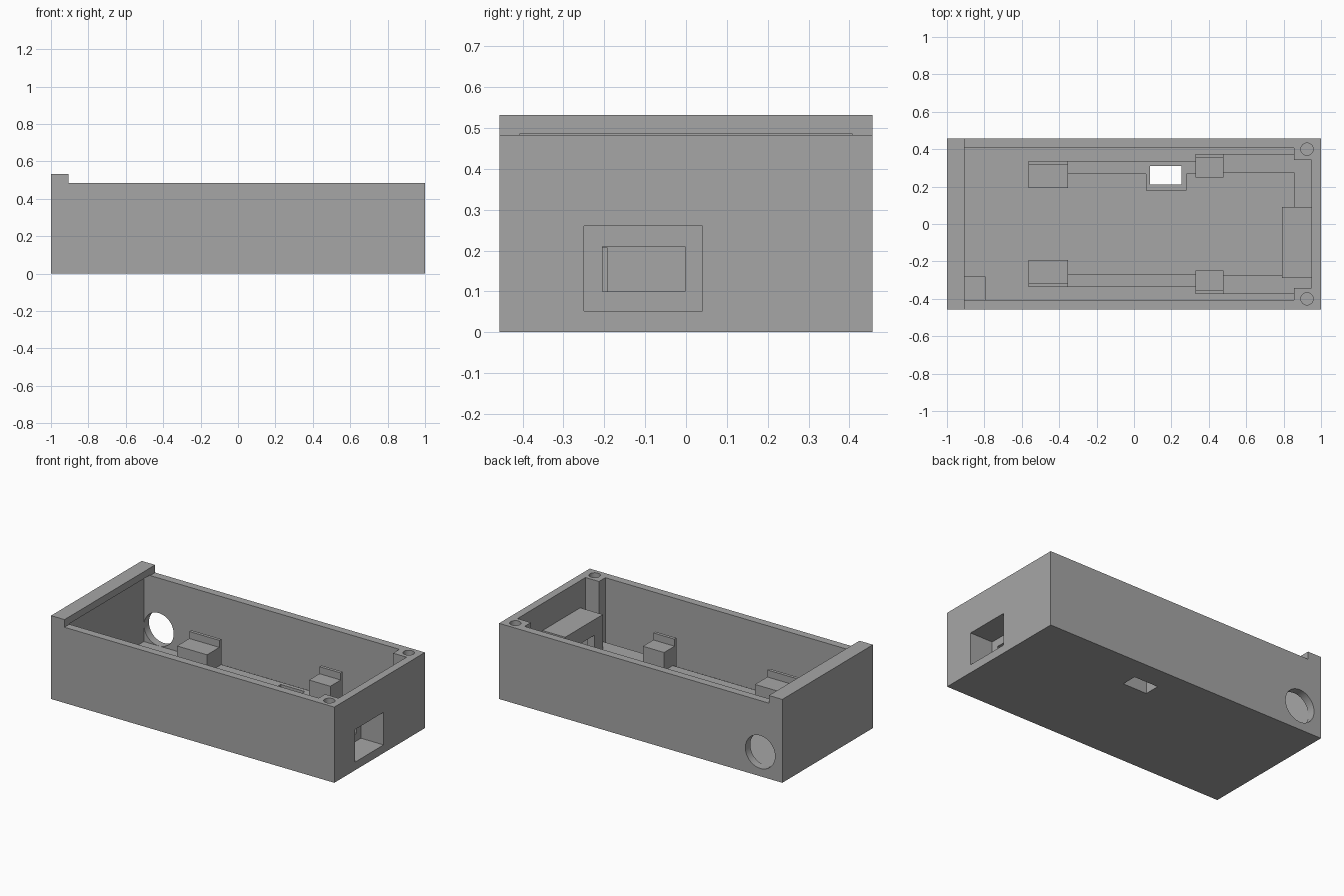
import bpy, bmesh
from mathutils import Matrix

cube = bpy.data.objects.get("Cube")
if cube:
    bpy.data.objects.remove(cube, do_unlink=True)

GREY = (0.38, 0.38, 0.38, 1)
mat = bpy.data.materials.new("matte grey")
mat.use_nodes = True
mat.diffuse_color = GREY
mat.node_tree.nodes["Principled BSDF"].inputs["Base Color"].default_value = GREY


def add_object(name, bm):
    bmesh.ops.recalc_face_normals(bm, faces=bm.faces)
    mesh = bpy.data.meshes.new(name)
    bm.to_mesh(mesh)
    bm.free()
    mesh.materials.append(mat)
    obj = bpy.data.objects.new(name, mesh)
    bpy.context.collection.objects.link(obj)
    return obj


def box(name, xs, ys, zs):
    bm = bmesh.new()
    bmesh.ops.create_cube(bm, size=1)
    for v in bm.verts:
        v.co = [r[0] if c < 0 else r[1] for c, r in zip(v.co, (xs, ys, zs))]
    return add_object(name, bm)


def cylinder(name, centre, radius, depth, axis="Z"):
    bm = bmesh.new()
    turn = Matrix.Rotation(1.5707963, 4, "X") if axis == "Y" else Matrix()
    bmesh.ops.create_cone(bm, cap_ends=True, segments=48, radius1=radius, radius2=radius,
                          depth=depth, matrix=Matrix.Translation(centre) @ turn)
    return add_object(name, bm)


def cut(target, *cutters):
    bpy.context.view_layer.objects.active = target
    for cutter in cutters:
        mod = target.modifiers.new("cut", "BOOLEAN")
        mod.operation, mod.solver, mod.object = "DIFFERENCE", "EXACT", cutter
        bpy.ops.object.modifier_apply(modifier=mod.name)


FLOOR, RAIL, RIM, LIP = 0.05, 0.09, 0.483, 0.532
WALL_X, WALL_Y, LIP_X = 0.95, 0.407, -0.905

# Outer body: stepped side profile extruded across the width
bm = bmesh.new()
profile = [(-1, 0), (1, 0), (1, RIM), (LIP_X, RIM), (LIP_X, LIP), (-1, LIP)]
face = bm.faces.new([bm.verts.new((x, -0.457, z)) for x, z in profile])
side = bmesh.ops.extrude_face_region(bm, geom=[face])["geom"]
bmesh.ops.translate(bm, vec=(0, 0.914, 0), verts=[v for v in side if isinstance(v, bmesh.types.BMVert)])
case = add_object("case_shell", bm)

# Cutters
cavity = box("cavity_cutter", (-WALL_X, WALL_X), (-WALL_Y, WALL_Y), (FLOOR, 0.487))
opening = box("opening_cutter", (LIP_X, WALL_X), (-WALL_Y, WALL_Y), (0.3, 0.7))
cable_hole = cylinder("cable_hole_cutter", (-0.844, 0.43, 0.155), 0.105, 0.2, "Y")
floor_slot = box("floor_slot_cutter", (0.085, 0.255), (0.21, 0.31), (-0.1, 0.3))
pocket = box("socket_pocket_cutter", (0.84, 1.1), (-0.25, 0.04), (0.052, 0.26))
window = box("socket_window_cutter", (0.7, 0.9), (-0.205, -0.003), (0.1, 0.21))
screws = [cylinder("screw_hole_cutter", (0.925, s * 0.4, 0.4), 0.033, 0.4) for s in (-1, 1)]
cut(case, cavity, opening, cable_hole, floor_slot, pocket, *screws)

# Socket housing inside the end wall
housing = box("socket_housing", (0.79, WALL_X), (-0.29, 0.09), (FLOOR, 0.31))
cut(housing, pocket, window)

# Mirrored parts on both long sides
for s, label, screw in ((-1, "front", screws[0]), (1, "back", screws[1])):
    def side_box(name, xs, inner, outer, top):
        return box(f"{label}_{name}", xs, sorted((s * inner, s * outer)), (FLOOR, top))

    post = side_box("screw_post", (0.855, WALL_X), 0.343, WALL_Y, RIM)
    cut(post, screw)
    # Board clamps: a block with a taller thin tab on its outer side
    for name, xs, inner, outer in (("left_clamp", (-0.565, -0.353), 0.192, 0.336),
                                   ("right_clamp", (0.328, 0.478), 0.248, 0.373)):
        side_box(name + "_block", xs, inner, outer - 0.02, 0.207)
        side_box(name + "_tab", xs, outer - 0.02, outer, 0.252)
    # Low board rails on the floor
    long_rail = side_box("long_rail", (-0.353, 0.328), 0.267, 0.336, RAIL)
    if s > 0:
        cut(long_rail, floor_slot)
    side_box("short_rail", (0.478, 0.855), 0.276, 0.373, RAIL)
    side_box("end_rail", (0.855, WALL_X), 0.09 if s > 0 else 0.29, 0.343, RAIL)

# Widened rail around the floor slot, and the corner block
slot_pad = box("slot_pad", (0.065, 0.28), (0.18, 0.267), (FLOOR, RAIL))
cut(slot_pad, floor_slot)
box("corner_block", (-WALL_X, -0.795), (-WALL_Y, -0.28), (FLOOR, 0.2))

for cutter in [cavity, opening, cable_hole, floor_slot, pocket, window, *screws]:
    bpy.data.objects.remove(cutter, do_unlink=True)

# Smooth round bores, crisp edges elsewhere
bpy.ops.object.select_all(action="DESELECT")
for obj in bpy.context.collection.objects:
    if obj.type == "MESH" and mat.name in obj.data.materials:
        obj.select_set(True)
bpy.context.view_layer.objects.active = case
bpy.ops.object.shade_smooth_by_angle(angle=0.5)
